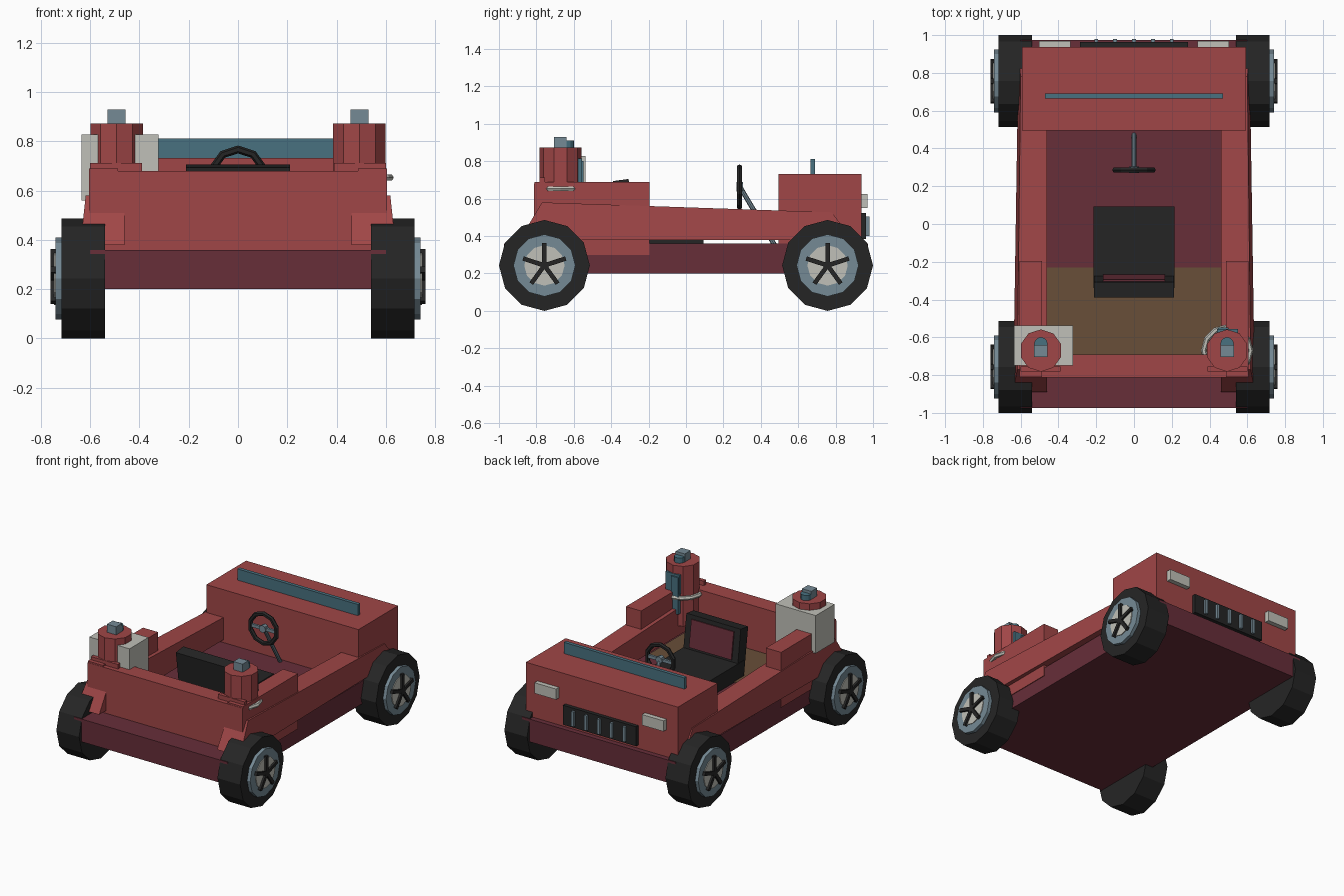
import bpy, bmesh, math
from mathutils import Matrix, Vector

if "Cube" in bpy.data.objects:
    bpy.data.objects.remove(bpy.data.objects["Cube"])


def material(name, r, g, b):
    lin = lambda c: ((c / 255 + 0.055) / 1.055) ** 2.4
    m = bpy.data.materials.new(name)
    m.diffuse_color = (lin(r), lin(g), lin(b), 1)
    m.use_nodes = True
    m.node_tree.nodes["Principled BSDF"].inputs["Base Color"].default_value = m.diffuse_color
    return m


RED = material("body red", 160, 70, 71)
MAROON = material("dark maroon", 103, 46, 57)
BLACK = material("rubber black", 37, 37, 37)
STEEL = material("blue grey metal", 117, 138, 149)
TEAL = material("teal glass", 72, 113, 128)
PALE = material("pale grey", 192, 192, 184)
BROWN = material("brown floor", 104, 78, 56)


def finish(name, bm, mat):
    bmesh.ops.recalc_face_normals(bm, faces=bm.faces[:])
    me = bpy.data.meshes.new(name)
    bm.to_mesh(me)
    bm.free()
    me.materials.append(mat)
    ob = bpy.data.objects.new(name, me)
    bpy.context.collection.objects.link(ob)
    return ob


def box(name, mat, x, y, z):
    """Box from (min, max) ranges."""
    bm = bmesh.new()
    bmesh.ops.create_cube(bm, size=1)
    for v in bm.verts:
        v.co = Vector([(a + b) / 2 + c * (b - a) for c, (a, b) in zip(v.co, (x, y, z))])
    return finish(name, bm, mat)


def cylinder(name, mat, start, end, radius, sides, turn=0):
    """Cylinder between two points."""
    start, end = Vector(start), Vector(end)
    d = end - start
    bm = bmesh.new()
    bmesh.ops.create_cone(bm, cap_ends=True, segments=sides, radius1=radius,
                          radius2=radius, depth=d.length)
    rot = Vector((0, 0, 1)).rotation_difference(d).to_matrix().to_4x4()
    bm.transform(Matrix.Translation((start + end) / 2) @ rot @ Matrix.Rotation(turn, 4, 'Z'))
    return finish(name, bm, mat)


def ring(name, mat, centre, major, minor, sides, tube, rot):
    bm = bmesh.new()
    rows = []
    for i in range(sides):
        a = 2 * math.pi * i / sides
        rows.append([bm.verts.new(((major + minor * math.cos(b)) * math.cos(a),
                                   (major + minor * math.cos(b)) * math.sin(a),
                                   minor * math.sin(b)))
                     for b in (2 * math.pi * j / tube for j in range(tube))])
    for i in range(sides):
        p, q = rows[i], rows[(i + 1) % sides]
        for j in range(tube):
            k = (j + 1) % tube
            bm.faces.new((p[j], q[j], q[k], p[k]))
    bm.transform(Matrix.Translation(centre) @ rot)
    return finish(name, bm, mat)


def span(s, a, b):
    return tuple(sorted((s * a, s * b)))


# Chassis, floor, hood and end wall
box("chassis", MAROON, (-.6, .6), (-.973, .973), (.2, .36))
box("cargo_floor", BROWN, (-.47, .47), (-.7, -.23), (.355, .367))
box("end_wall", RED, (-.605, .605), (-.812, -.69), (.36, .68))
box("hood", RED, (-.593, .593), (.495, .937), (.36, .733))
box("windshield", TEAL, (-.47, .47), (.665, .69), (.72, .812))

# Grille and headlights
box("grille", BLACK, (-.285, .285), (.92, .963), (.385, .522))
for i in range(5):
    x = -.2 + .1 * i
    box("grille_bar", STEEL, (x - .01, x + .01), (.95, .98), (.4, .505))

for s, side in ((-1, "left"), (1, "right")):
    box(side + "_headlight", PALE, span(s, .335, .503), (.92, .97), (.55, .625))

    # Side panel: slanted profile whose outer face leans out towards the bottom
    bm = bmesh.new()
    profile = [(-.89, .38), (-.77, .58), (.78, .527), (.89, .38)]
    inner = [bm.verts.new((s * .46, y, z)) for y, z in profile]
    outer = [bm.verts.new((s * x, y, z)) for x, (y, z) in zip((.64, .618, .6, .612), profile)]
    bm.faces.new(inner)
    bm.faces.new(outer)
    for i in range(4):
        j = (i + 1) % 4
        bm.faces.new((inner[i], inner[j], outer[j], outer[i]))
    finish(side + "_side_panel", bm, RED)
    box(side + "_armrest", RED, span(s, .487, .605), (-.81, -.195), (.3, .69))

    # Canister with cap
    cx = s * .493
    box(side + "_canister_bracket", RED, span(s, .39, .6), (-.782, -.755), (.6, .712))
    cylinder(side + "_canister", RED, (cx, -.67, .45), (cx, -.67, .873), .112, 10)
    box(side + "_cap", STEEL, (cx - .036, cx + .036), (-.705, -.64), (.86, .93))
    cylinder(side + "_cap_dial", TEAL, (cx, -.635, .86), (cx, -.635, .91), .036, 12)

    # Wheels
    for y, end in ((-.757, "rear"), (.757, "hood")):
        n = side + "_" + end
        z = .243
        cylinder(n + "_tyre", BLACK, (s * .54, y, z), (s * .717, y, z), .243, 12)
        cylinder(n + "_rim", STEEL, (s * .7, y, z), (s * .741, y, z), .166, 12)
        cylinder(n + "_disc", PALE, (s * .73, y, z), (s * .746, y, z), .108, 12)
        cylinder(n + "_hub", BLACK, (s * .73, y, z), (s * .76, y, z), .024, 10)
        for k in range(5):
            sp = box(n + "_spoke", BLACK, span(s, .735, .76), (-.012, .012), (0, .12))
            sp.data.transform(Matrix.Translation((0, y, z))
                              @ Matrix.Rotation(2 * math.pi * k / 5, 4, 'X'))

# Pale box around the left canister
box("canister_case", PALE, (-.636, -.323), (-.748, -.537), (.56, .827))

# Strap and glass gauge on the right canister
ring("canister_strap", PALE, (.493, -.67, .653), .124, .015, 12, 6, Matrix())
box("gauge_top", TEAL, (.44, .55), (-.6, -.557), (.68, .815))
box("gauge_tube", TEAL, (.445, .5), (-.6, -.547), (.54, .8))

# Seat with slightly reclined back
box("seat_cushion", BLACK, (-.215, .215), (-.34, .093), (.36, .475))
recline = Matrix.Translation((0, -.27, .44)) @ Matrix.Rotation(math.radians(8), 4, 'X')
back = box("seat_back", BLACK, (-.212, .212), (-.083, 0), (-.06, .268))
panel = box("seat_back_panel", MAROON, (-.165, .165), (-.005, .009), (.05, .24))
for part in (back, panel):
    part.data.transform(recline)

# Steering wheel and column
ring("steering_wheel", BLACK, (0, .286, .662), .105, .016, 10, 6,
     Matrix.Rotation(math.pi / 2, 4, 'X') @ Matrix.Rotation(math.pi / 10, 4, 'Z')
     @ Matrix.Rotation(math.pi / 5 * .5 + math.pi / 10, 4, 'Z'))
box("steering_spoke", STEEL, (-.1, .1), (.278, .294), (.652, .674))
cylinder("steering_hub", STEEL, (0, .27, .663), (0, .305, .663), .026, 8)
cylinder("steering_column", STEEL, (0, .29, .66), (0, .475, .35), .013, 8)
